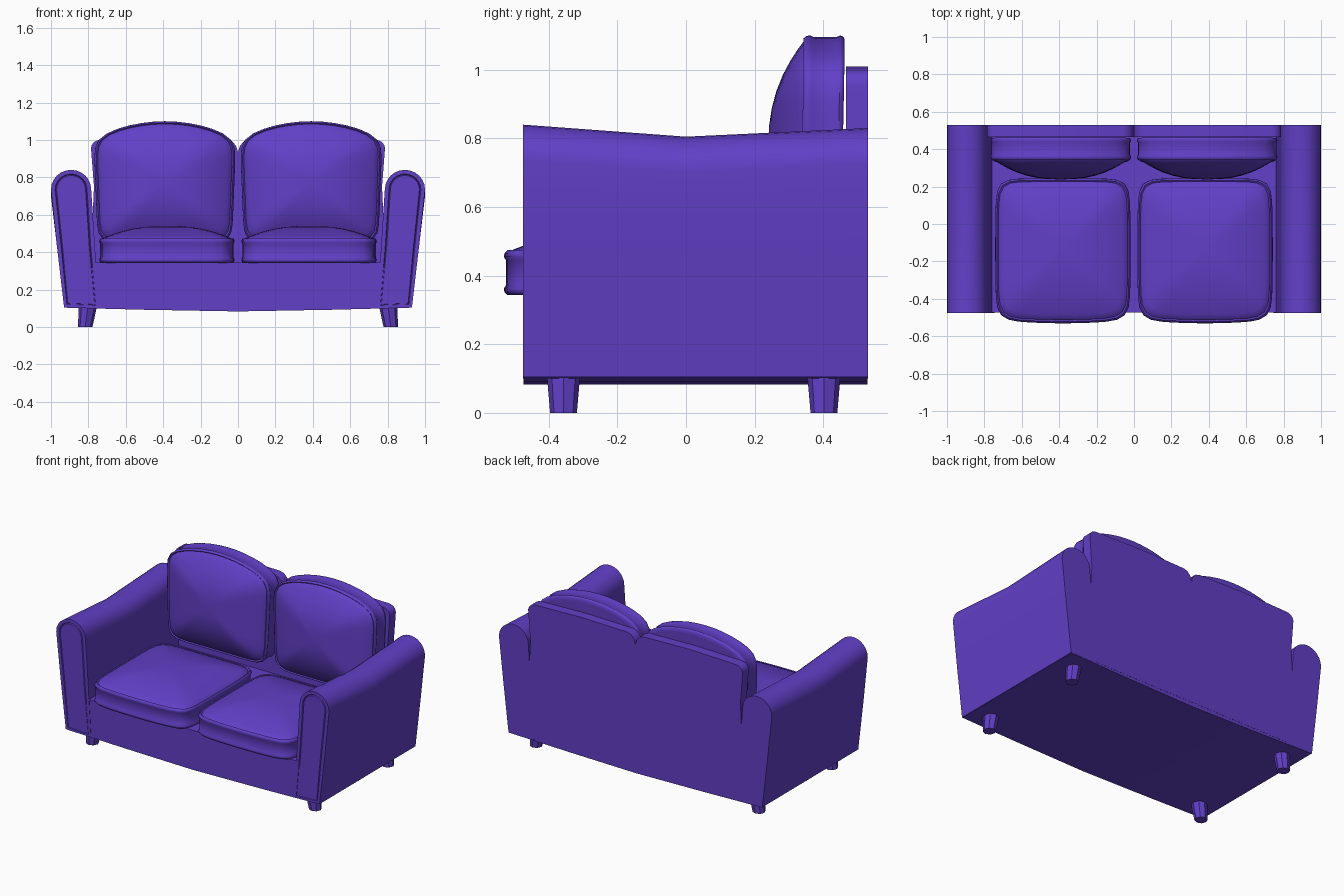
import bpy, bmesh, math
from mathutils import Vector

if "Cube" in bpy.data.objects:
    bpy.data.objects.remove(bpy.data.objects["Cube"])

fabric = bpy.data.materials.new("purple_fabric")
fabric.diffuse_color = (0.12, 0.05, 0.57, 1)
fabric.use_nodes = True
fabric.node_tree.nodes["Principled BSDF"].inputs["Base Color"].default_value = fabric.diffuse_color


def finish(name, bm, mirror=True, angle=35):
    bmesh.ops.recalc_face_normals(bm, faces=bm.faces)
    mesh = bpy.data.meshes.new(name)
    bm.to_mesh(mesh)
    bm.free()
    ob = bpy.data.objects.new(name, mesh)
    bpy.context.collection.objects.link(ob)
    mesh.materials.append(fabric)
    if mirror:
        m = ob.modifiers.new("mirror", 'MIRROR')
        m.use_mirror_merge = False
    bpy.ops.object.select_all(action='DESELECT')
    ob.select_set(True)
    bpy.context.view_layer.objects.active = ob
    bpy.ops.object.shade_smooth_by_angle(angle=math.radians(angle))
    return ob


def loft(rings):
    """Skin a list of equal-length closed rings and cap both ends."""
    bm = bmesh.new()
    vs = [[bm.verts.new(p) for p in r] for r in rings]
    n = len(rings[0])
    for a, b in zip(vs, vs[1:]):
        for i in range(n):
            j = (i + 1) % n
            bm.faces.new((a[i], a[j], b[j], b[i]))
    first = bm.faces.new(vs[0])
    last = bm.faces.new(vs[-1])
    bm.normal_update()
    return bm, first, last


def soft_square(n=12, power=9):
    """Unit square with rounded corners, n points on each side."""
    pts = []
    for side in range(4):
        for i in range(n):
            p, q = 1, -1 + 2 * i / n
            for _ in range(side):
                p, q = -q, p
            k = (abs(p) ** power + abs(q) ** power) ** (-1 / power)
            pts.append((p * k, q * k))
    return pts


def cushion(name, profile, place):
    """profile: (scale, height) rings; place maps (u, v, height) to a point."""
    sq = soft_square()
    bm, _, _ = loft([[place(u * s, v * s, h) for u, v in sq] for s, h in profile])
    return finish(name, bm, angle=50)


def dome(start, h0, rise, k):
    return [(s, h0 + rise * (1 - (s / start) ** k))
            for s in (start, 0.88, 0.78, 0.65, 0.5, 0.35, 0.2, 0.04)]


# seat cushions: piped box edges with a puffed top and bowed front
def seat_place(u, v, h):
    x = 0.38 + 0.362 * u * (1 - 0.015 * v * v)
    y = -0.135 + 0.378 * v
    if v < 0:
        y -= 0.018 * (1 - u * u) * v * v
    return (x, y, h)


cushion("seat_cushions",
        [(0.9, 0.343), (0.975, 0.343), (0.995, 0.352), (1.0, 0.362), (0.985, 0.372),
         (0.985, 0.445), (1.0, 0.455), (0.995, 0.466), (0.975, 0.474), (0.955, 0.468)]
        + dome(0.945, 0.474, 0.066, 2.4), seat_place)


# back cushions: arched top, widening upward, bulging forward
def back_place(u, v, h):
    x = 0.391 + (0.37 + 0.011 * v) * u
    z = 0.45 + (v + 1) / 2 * (0.56 + 0.09 * (1 - u * u))
    return (x, h - 0.006 * (1 - v), z)


cushion("back_cushions",
        [(0.9, 0.462), (0.97, 0.462), (0.99, 0.458), (1.0, 0.449), (0.985, 0.438),
         (0.985, 0.372), (1.0, 0.362), (0.995, 0.351), (0.975, 0.343), (0.955, 0.349)]
        + dome(0.945, 0.343, -0.098, 2.4), back_place)

# arms: rounded tops that dip in the middle, flared outward
profile = [(0.93, 0.105), (0.968, 0.43)]
for i in range(13):
    a = math.pi * i / 12
    profile.append((0.8925 + 0.1075 * math.cos(a), 0.735 + 0.105 * math.sin(a)))
profile += [(0.765, 0.43), (0.745, 0.1)]


def arm_ring(y, drop):
    return [(x, y, z - (drop if z > 0.7 else 0)) for x, z in profile]


bm, front, _ = loft([arm_ring(-0.475, 0), arm_ring(0.0, 0.035), arm_ring(0.53, 0.01)])
bmesh.ops.recalc_face_normals(bm, faces=bm.faces)
# stitched border on the arm fronts
bmesh.ops.inset_individual(bm, faces=[front], thickness=0.022)
bmesh.ops.inset_individual(bm, faces=[front], thickness=0.004, depth=-0.006)
bmesh.ops.inset_individual(bm, faces=[front], thickness=0.004, depth=0.006)
finish("arms", bm)

# base: slightly sagging underside between the arms
base = [(-0.925, 0.103), (-0.5, 0.092), (0, 0.083), (0.5, 0.092), (0.925, 0.103),
        (0.76, 0.345), (-0.76, 0.345)]
bm, _, _ = loft([[(x, y, z) for x, z in base] for y in (-0.473, 0.529)])
finish("base", bm, mirror=False)

# back rest: two halves with rounded shoulders and a notch between them
half = [(0, 0.11), (0.8, 0.11), (0.77, 0.75), (0.786, 0.955)]
for i in range(1, 6):
    a = math.radians(18 * i)
    half.append((0.736 + 0.05 * math.cos(a), 0.955 + 0.045 * math.sin(a)))
half += [(0.4, 1.009), (0.06, 1.002), (0.03, 0.992), (0.01, 0.968), (0, 0.935)]
bm, _, _ = loft([[(x, y, z) for x, z in half] for y in (0.466, 0.53)])
finish("back_rest", bm)

# legs: tapered and splayed outward
bm = bmesh.new()
for y in (-0.357, 0.402):
    leg = bmesh.ops.create_cone(bm, cap_ends=True, segments=8, radius1=0.039,
                                radius2=0.049, depth=0.115)["verts"]
    for v in leg:
        top = v.co.z > 0
        v.co += Vector((0.802 if top else 0.817, y, 0.0575))
finish("legs", bm, angle=30)
